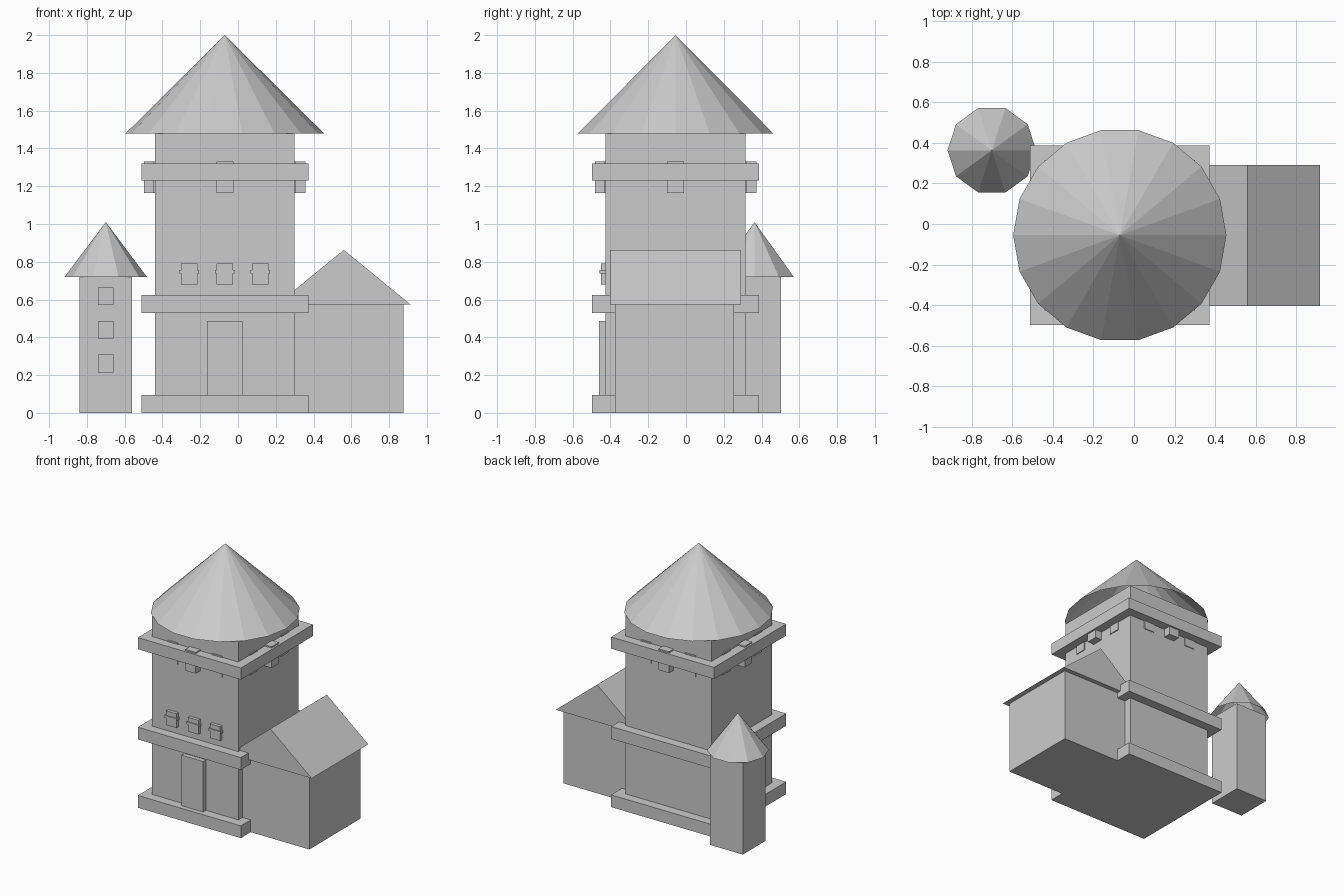
import bpy, bmesh
from math import cos, sin, pi
from mathutils import Matrix, Vector

if "Cube" in bpy.data.objects:
    bpy.data.objects.remove(bpy.data.objects["Cube"])

stone = bpy.data.materials.new("plain_grey")
stone.use_nodes = True
GREY = (0.6, 0.6, 0.6, 1)
stone.diffuse_color = GREY
stone.node_tree.nodes["Principled BSDF"].inputs["Base Color"].default_value = GREY

CX, CY = -0.07, -0.055      # keep centre
TX, TY = -0.70, 0.363       # turret centre


def finish(name, bm):
    mesh = bpy.data.meshes.new(name)
    bm.to_mesh(mesh)
    bm.free()
    mesh.materials.append(stone)
    obj = bpy.data.objects.new(name, mesh)
    bpy.context.collection.objects.link(obj)
    return obj


def box(name, x, y, z):
    """Box from (low, high) ranges on each axis."""
    bm = bmesh.new()
    bmesh.ops.create_cube(bm, size=1)
    for v in bm.verts:
        v.co = Vector([(r[0] + r[1]) / 2 + c * (r[1] - r[0])
                       for c, r in zip(v.co, (x, y, z))])
    return finish(name, bm)


def around(c, half):
    return (c - half, c + half)


def cone_roof(name, cx, cy, radius, sides, low, high):
    """Cone open underneath, with a corner on the x axis."""
    bm = bmesh.new()
    apex = bm.verts.new((cx, cy, high))
    rim = [bm.verts.new((cx + radius * cos(2 * pi * i / sides),
                         cy + radius * sin(2 * pi * i / sides), low))
           for i in range(sides)]
    for i in range(sides):
        bm.faces.new((rim[i], rim[(i + 1) % sides], apex))
    return finish(name, bm)


# Main keep with its three ledges and roof
box("keep_body", around(CX, 0.37), around(CY, 0.37), (0, 1.48))
for name, z in (("base_ledge", (0, 0.095)), ("middle_ledge", (0.53, 0.625)),
                ("upper_ledge", (1.23, 1.32))):
    box(name, around(CX, 0.442), around(CY, 0.442), z)
cone_roof("keep_roof", CX, CY, 0.525, 18, 1.48, 2.0)

# Ring of support blocks passing through the upper ledge
for i in range(12):
    a = i * pi / 6
    box("ledge_block", around(CX + 0.383 * cos(a), 0.045),
        around(CY + 0.383 * sin(a), 0.045), (1.165, 1.33))

# Front door and windows with crossbars
box("door", around(CX, 0.093), (-0.46, -0.40), (0.095, 0.487))
for i in (-1, 0, 1):
    wx = CX + 0.188 * i
    box("front_window", around(wx, 0.044), (-0.45, -0.40), (0.68, 0.79))
    box("window_crossbar", around(wx, 0.052), (-0.457, -0.40), (0.738, 0.756))

# Side wing with gabled roof
box("wing_body", around(0.56, 0.315), (-0.375, 0.255), (0, 0.575))
bm = bmesh.new()
gable = bm.faces.new([bm.verts.new((x, -0.403, z)) for x, z in
                      ((0.205, 0.573), (0.915, 0.573), (0.56, 0.863))])
ends = bmesh.ops.extrude_face_region(bm, geom=[gable])["geom"]
bmesh.ops.translate(bm, vec=(0, 0.693, 0),
                    verts=[v for v in ends if isinstance(v, bmesh.types.BMVert)])
bmesh.ops.recalc_face_normals(bm, faces=bm.faces)
finish("wing_roof", bm)

# Corner turret with roof and three front windows
box("turret_body", around(TX, 0.14), around(TY, 0.14), (0, 0.72))
cone_roof("turret_roof", TX, TY, 0.218, 10, 0.72, 1.01)
for z in (0.262, 0.44, 0.618):
    box("turret_window", around(TX, 0.04), (TY - 0.15, TY - 0.12), around(z, 0.047))
